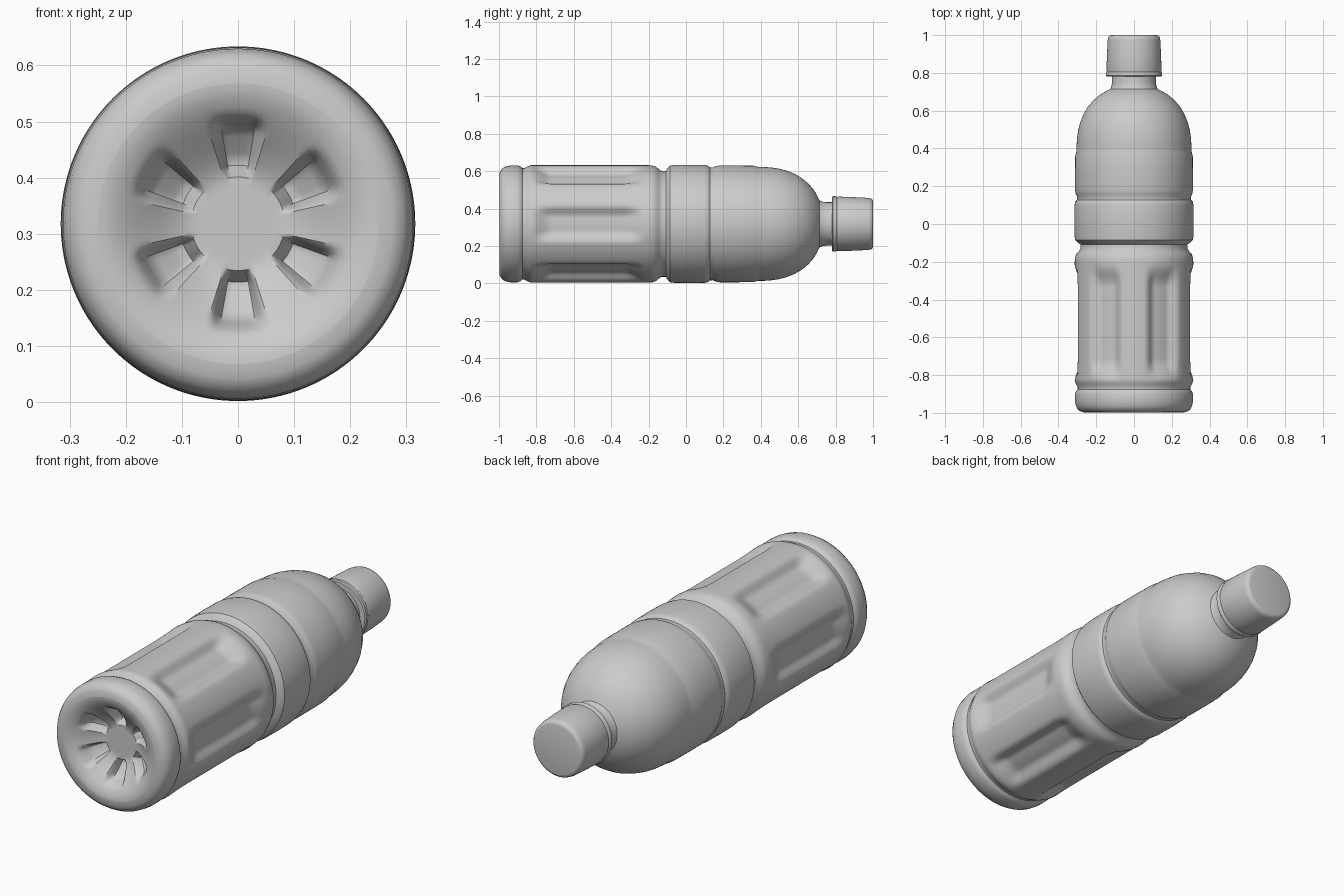
import bpy, bmesh, math

if "Cube" in bpy.data.objects:
    bpy.data.objects.remove(bpy.data.objects["Cube"])

CZ = 0.318          # height of the bottle axis
SEG = 144


def smooth(a, b, v):
    t = max(0.0, min(1.0, (v - a) / (b - a)))
    return t * t * (3 - 2 * t)


def nearest60(theta, offset=0.0):
    """Degrees to the nearest of six evenly spaced directions."""
    d = (math.degrees(theta) - offset) % 60
    return min(d, 60 - d)


def lathe(name, profile, shape=lambda r, y, th: (r, y)):
    """Revolve (radius, y) points about the bottle axis; zero radius closes an end."""
    bm = bmesh.new()
    rings = []
    for r, y in profile:
        if r == 0:
            rings.append([bm.verts.new((0, y, CZ))])
            continue
        ring = []
        for i in range(SEG):
            th = 2 * math.pi * i / SEG
            rr, yy = shape(r, y, th)
            ring.append(bm.verts.new((rr * math.cos(th), yy, CZ + rr * math.sin(th))))
        rings.append(ring)
    for a, b in zip(rings, rings[1:]):
        for i in range(SEG):
            j = (i + 1) % SEG
            if len(a) == 1:
                bm.faces.new((a[0], b[i], b[j]))
            elif len(b) == 1:
                bm.faces.new((a[i], a[j], b[0]))
            else:
                bm.faces.new((a[i], a[j], b[j], b[i]))
    bmesh.ops.recalc_face_normals(bm, faces=bm.faces)
    me = bpy.data.meshes.new(name)
    bm.to_mesh(me)
    bm.free()
    ob = bpy.data.objects.new(name, me)
    bpy.context.collection.objects.link(ob)
    bpy.context.view_layer.objects.active = ob
    bpy.ops.object.select_all(action='DESELECT')
    ob.select_set(True)
    bpy.ops.object.shade_smooth_by_angle(angle=math.radians(35))
    return ob


def body_shape(r, y, th):
    # six recessed grip panels around the waist
    if -0.84 < y < -0.2:
        across = 1 - smooth(8, 19, nearest60(th))
        along = smooth(-0.83, -0.72, y) * (1 - smooth(-0.33, -0.21, y))
        r -= 0.036 * across * along
    return r, y


def base_shape(r, y, th):
    # six pockets pressed into the hollow base
    pocket = 1 - smooth(9, 17, nearest60(th, 30))
    radial = smooth(0.08, 0.11, r) * (1 - smooth(0.165, 0.195, r))
    return r, y + 0.05 * pocket * radial


# hollow base, from centre out to the standing rim
base = [(0, -0.905)]
for k in range(1, 25):
    r = 0.25 * k / 24
    base.append((r, -0.905 - 0.093 * smooth(0.07, 0.25, r)))
lathe("bottle_base", base, base_shape)

# lower body: foot ring and paneled waist
body = [(0.25, -0.998), (0.275, -0.996), (0.295, -0.985), (0.307, -0.965), (0.312, -0.94),
        (0.312, -0.90), (0.307, -0.885), (0.298, -0.875), (0.298, -0.865), (0.306, -0.85),
        (0.310, -0.84)]
body += [(0.314, -0.83 + 0.63 * k / 42) for k in range(43)]
# waist groove, label bands and small grooves
body += [(0.312, -0.18), (0.306, -0.16), (0.292, -0.145), (0.283, -0.13), (0.283, -0.108),
         (0.300, -0.097), (0.312, -0.085), (0.315, -0.06), (0.316, 0.02), (0.315, 0.10),
         (0.311, 0.118), (0.302, 0.128), (0.301, 0.145), (0.309, 0.16), (0.312, 0.18),
         (0.312, 0.28), (0.311, 0.36), (0.306, 0.38), (0.304, 0.395)]
# rounded shoulder
body += [(0.304, 0.42), (0.301, 0.46), (0.295, 0.50), (0.284, 0.54), (0.268, 0.58),
         (0.245, 0.62), (0.215, 0.655), (0.18, 0.685), (0.148, 0.703), (0.126, 0.714)]
# neck
body += [(0.119, 0.73), (0.116, 0.75), (0.116, 0.80)]
lathe("bottle_body", body, body_shape)

# screw cap with lower collar
cap = [(0.0, 0.78), (0.143, 0.78), (0.148, 0.785), (0.148, 0.80), (0.144, 0.806), (0.146, 0.815),
       (0.143, 0.90), (0.139, 0.975), (0.136, 0.99), (0.128, 0.998), (0.12, 1.0), (0, 1.0)]
lathe("screw_cap", cap)
